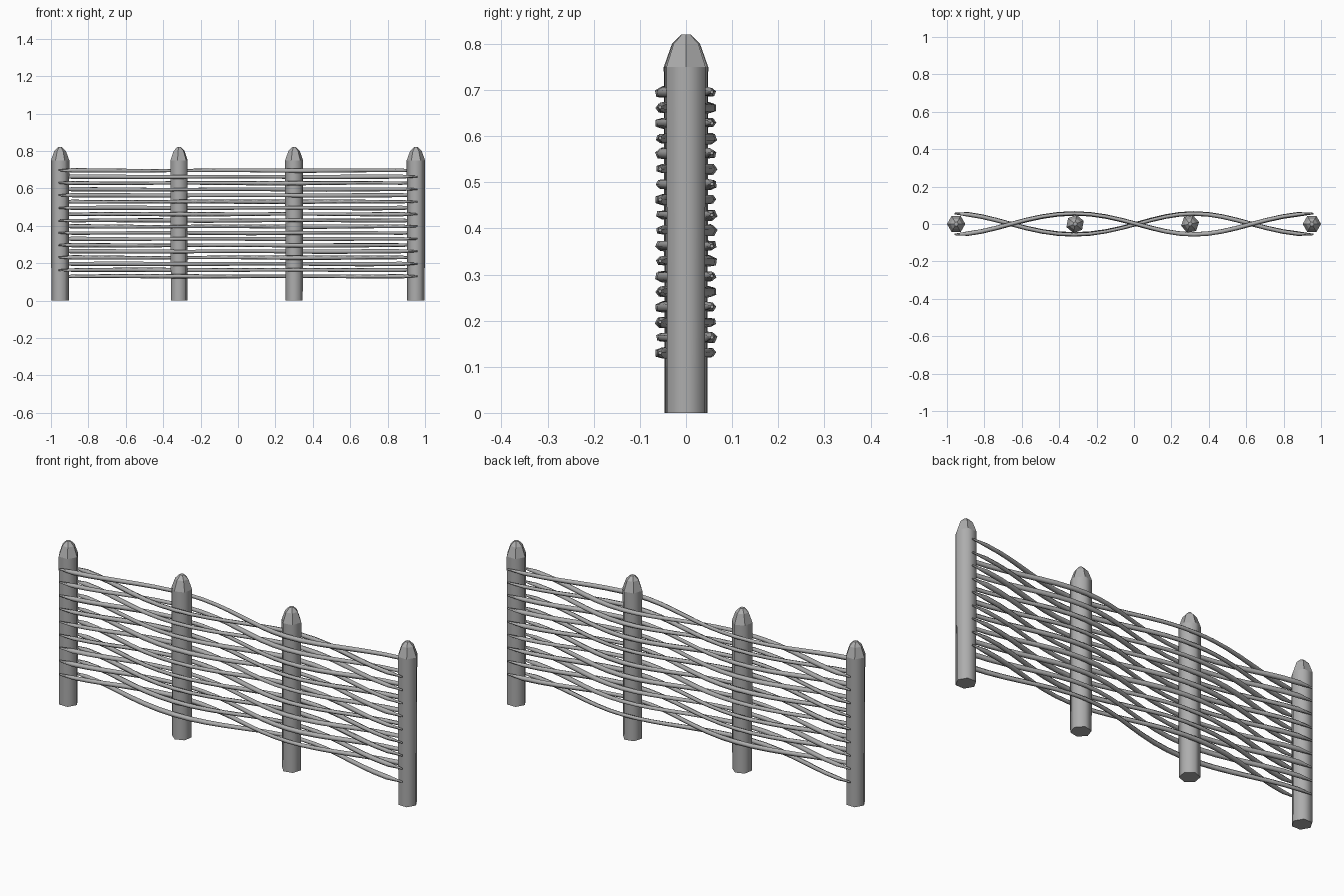
import bpy, bmesh, math, random
from mathutils import Vector

if "Cube" in bpy.data.objects:
    bpy.data.objects.remove(bpy.data.objects["Cube"])

random.seed(4)

wood = bpy.data.materials.new("dark_grey_wood")
wood.diffuse_color = (0.42, 0.42, 0.42, 1)
wood.use_nodes = True
wood.node_tree.nodes["Principled BSDF"].inputs["Base Color"].default_value = wood.diffuse_color


def loft(name, rings, smooth_bands):
    """Skin a list of vertex rings, capping both ends."""
    bm = bmesh.new()
    rows = [[bm.verts.new(p) for p in ring] for ring in rings]
    n = len(rows[0])
    for i in range(len(rows) - 1):
        for k in range(n):
            j = (k + 1) % n
            f = bm.faces.new((rows[i][k], rows[i][j], rows[i + 1][j], rows[i + 1][k]))
            f.smooth = i < smooth_bands
    bm.faces.new(rows[0][::-1])
    bm.faces.new(rows[-1])
    bmesh.ops.recalc_face_normals(bm, faces=bm.faces[:])
    me = bpy.data.meshes.new(name)
    bm.to_mesh(me)
    bm.free()
    me.materials.append(wood)
    ob = bpy.data.objects.new(name, me)
    bpy.context.collection.objects.link(ob)
    return ob


# Upright posts with whittled tops: (radius, z)
PROFILE = [(0.047, 0.0), (0.049, 0.75), (0.031, 0.80), (0.011, 0.82)]
SIDES = 6
posts = [(-0.951, 0.0), (-0.315, 0.35), (0.30, 0.2), (0.951, 0.0)]
for i, (px, rot) in enumerate(posts):
    rings = [[(px + r * math.cos(rot + k * math.tau / SIDES),
               r * math.sin(rot + k * math.tau / SIDES), z) for k in range(SIDES)]
             for r, z in PROFILE]
    loft(f"post_{i + 1}", rings, 1)

# Woven horizontal rods, alternating front and back of each post
RODS, SEG, END = 18, 24, 0.96
for i in range(RODS):
    z0 = 0.695 - i * (0.695 - 0.13) / (RODS - 1)
    side = -1 if i % 2 == 0 else 1
    phase = random.uniform(0, math.tau)
    rings = []
    for s in range(SEG + 1):
        t = s / SEG
        ang = 3 * math.pi * t
        x = -END + 2 * END * t - 0.02 * (1 - 0.6 * t) * math.sin(ang)
        y = side * 0.056 * math.cos(ang)
        slope = -side * 0.056 * math.sin(ang) * 3 * math.pi / (2 * END)
        normal = Vector((-slope, 1, 0)).normalized()
        r = 0.011 + 0.0015 * math.sin(9 * t + phase)
        if s in (0, SEG):
            r = 0.004          # pointed tips
        c = Vector((x, y, z0 + 0.001 * math.sin(14 * t + phase)))
        rings.append([c + normal * r * math.cos(a) + Vector((0, 0, r * math.sin(a)))
                      for a in (phase + k * math.tau / 5 for k in range(5))])
    loft(f"woven_rod_{i + 1}", rings, SEG)
